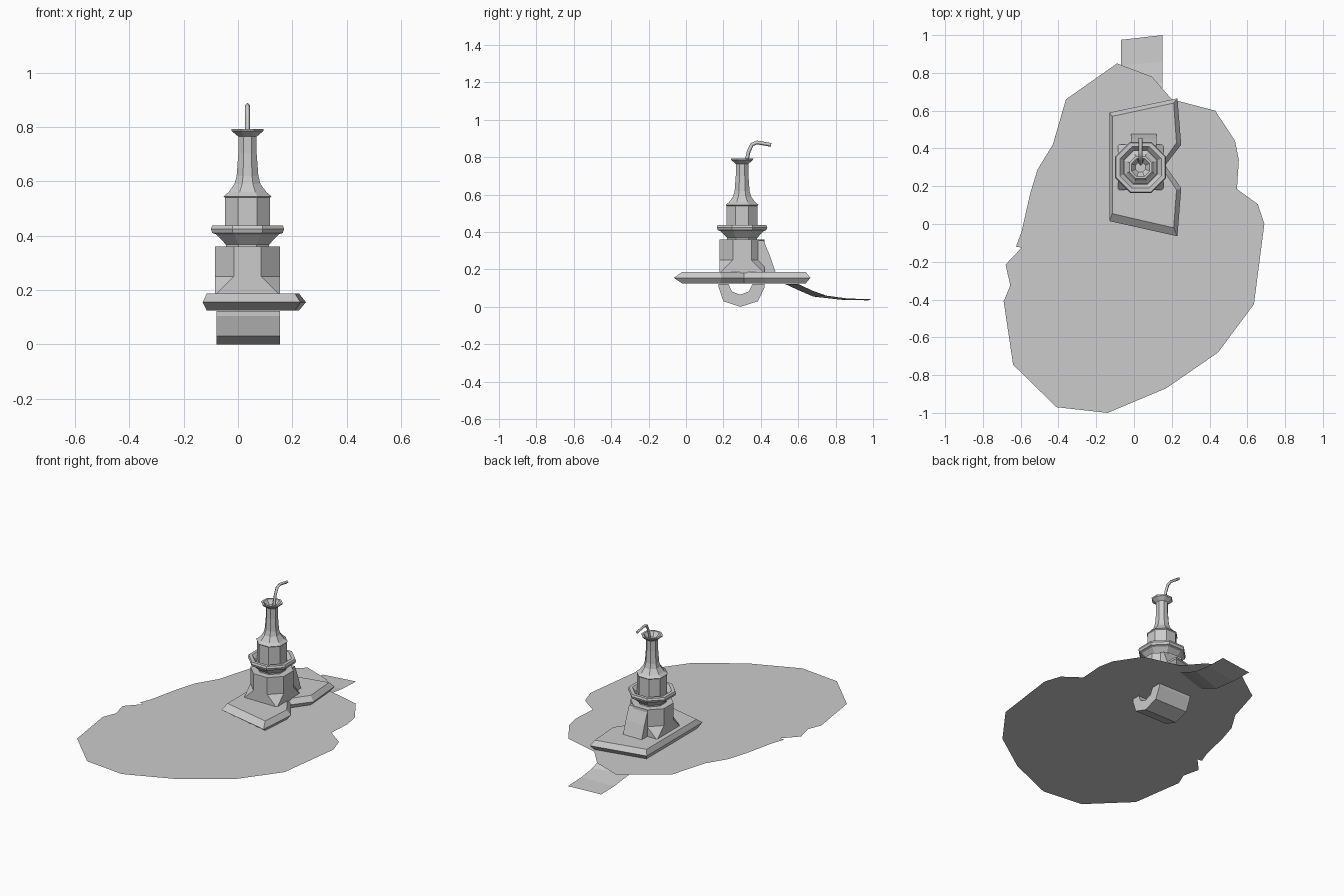
import bpy, bmesh, math

if "Cube" in bpy.data.objects:
    bpy.data.objects.remove(bpy.data.objects["Cube"], do_unlink=True)

stone = bpy.data.materials.new("stone_grey")
colour = (0.6, 0.6, 0.6, 1)
stone.diffuse_color = colour
stone.use_nodes = True
stone.node_tree.nodes["Principled BSDF"].inputs["Base Color"].default_value = colour

CX, CY, GROUND = 0.035, 0.3, 0.122


def finish(name, bm, fix=True):
    if fix:
        bmesh.ops.recalc_face_normals(bm, faces=bm.faces)
    mesh = bpy.data.meshes.new(name)
    bm.to_mesh(mesh)
    bm.free()
    mesh.materials.append(stone)
    obj = bpy.data.objects.new(name, mesh)
    bpy.context.collection.objects.link(obj)
    return obj


def loft(name, rings, closed=True, caps=True):
    """Skin a list of point loops that have equal counts."""
    bm = bmesh.new()
    loops = [[bm.verts.new(p) for p in ring] for ring in rings]
    n = len(loops[0])
    for a, b in zip(loops, loops[1:]):
        for i in range(n if closed else n - 1):
            j = (i + 1) % n
            bm.faces.new((a[i], a[j], b[j], b[i]))
    if caps:
        bm.faces.new(loops[0][::-1])
        bm.faces.new(loops[-1])
    return finish(name, bm, caps)


def octagon(half, z):
    r = half / math.cos(math.pi / 8)
    angles = [math.pi / 8 + k * math.pi / 4 for k in range(8)]
    return [(CX + r * math.cos(a), CY + r * math.sin(a), z) for a in angles]


def tower_part(name, profile):
    return loft(name, [octagon(h, z) for h, z in profile])


# Ground sheet with an irregular edge
outline = [(-.09, .85), (.095, .78), (.2, .66), (.43, .6), (.535, .44), (.555, .34),
           (.545, .185), (.655, .105), (.69, 0), (.63, -.07), (.54, -.085), (.59, -.19),
           (.635, -.425), (.445, -.68), (.17, -.87), (-.14, -1), (-.41, -.97),
           (-.64, -.745), (-.69, -.41), (-.655, -.325), (-.68, -.215), (-.595, -.125),
           (-.625, -.12), (-.595, -.04), (-.55, .16), (-.51, .29), (-.43, .42), (-.36, .66)]
bm = bmesh.new()
bm.faces.new([bm.verts.new((x, y, GROUND)) for x, y in reversed(outline)])
bmesh.ops.triangulate(bm, faces=bm.faces)
finish("ground_sheet", bm, False)

# Sloping path ribbon behind the sheet
left = [(.53, .122), (.6, .09), (.68, .055), (.84, .037), (.975, .035)]
right = [(.6, .122), (.68, .085), (.75, .06), (.86, .045), (1.0, .04)]
loft("path_ribbon", [[(.152, y, z) for y, z in right], [(-.07, y, z) for y, z in left]],
     closed=False, caps=False)

# Notched foundation slab with bevelled rim
rim = [(-.13, .59), (.23, .665), (.25, .42), (.165, .31), (.25, .19), (.23, -.065), (-.13, .015)]
inner = [(-.115, .57), (.21, .64), (.225, .43), (.14, .31), (.225, .18), (.21, -.02), (-.115, .055)]
loft("foundation_slab", [[(x, y, z) for x, y in pts]
     for pts, z in ((inner, .125), (rim, .155), (inner, .187))])

# Half tunnel under the sheet
arch = [(.175, GROUND), (.175, .105), (.2, .03), (.29, 0), (.385, .03), (.42, .105), (.42, GROUND),
        (.355, GROUND), (.335, .082), (.29, .065), (.245, .082), (.228, GROUND)]
loft("under_tunnel", [[(x, y, z) for y, z in arch] for x in (-.08, .155)])

# Tower body, square corner flares and rear buttress
tower_part("tower_body", [(.12, .18), (.12, .36)])
for sx in (-1, 1):
    for sy in (-1, 1):
        bm = bmesh.new()
        pts = [(.12, .12, .18), (.12, .05, .18), (.05, .12, .18), (.12, .05, .25), (.05, .12, .25)]
        v = [bm.verts.new((CX + sx * x, CY + sy * y, z)) for x, y, z in pts]
        for ids in ((0, 1, 3), (0, 4, 2), (0, 3, 4), (0, 2, 1), (1, 2, 4, 3)):
            bm.faces.new([v[i] for i in ids])
        finish("corner_flare", bm)
buttress = [(.38, .18), (.48, .18), (.45, .27), (.415, .355), (.38, .355)]
loft("rear_buttress", [[(x, y, z) for y, z in buttress] for x in (-.015, .12)])

# Stacked upper tower with two open rims
tower_part("gallery", [(.08, .355), (.08, .368), (.115, .405), (.13, .41), (.135, .425),
                       (.13, .438), (.11, .438), (.09, .415)])
tower_part("lantern_room", [(.083, .41), (.083, .54), (.088, .545), (.07, .56),
                            (.048, .59), (.04, .62), (.034, .7), (.034, .765),
                            (.058, .785), (.06, .793), (.048, .793), (.026, .765)])

# Bent pipe at the top
curve = bpy.data.curves.new("bent_pipe", "CURVE")
curve.dimensions = "3D"
curve.bevel_depth = 0.01
curve.bevel_resolution = 0
curve.use_fill_caps = True
curve.materials.append(stone)
path = [(.32, .765), (.335, .83), (.353, .868), (.38, .879), (.455, .866)]
spline = curve.splines.new("POLY")
spline.points.add(len(path) - 1)
for point, (y, z) in zip(spline.points, path):
    point.co = (CX, y, z, 1)
bpy.context.collection.objects.link(bpy.data.objects.new("bent_pipe", curve))
